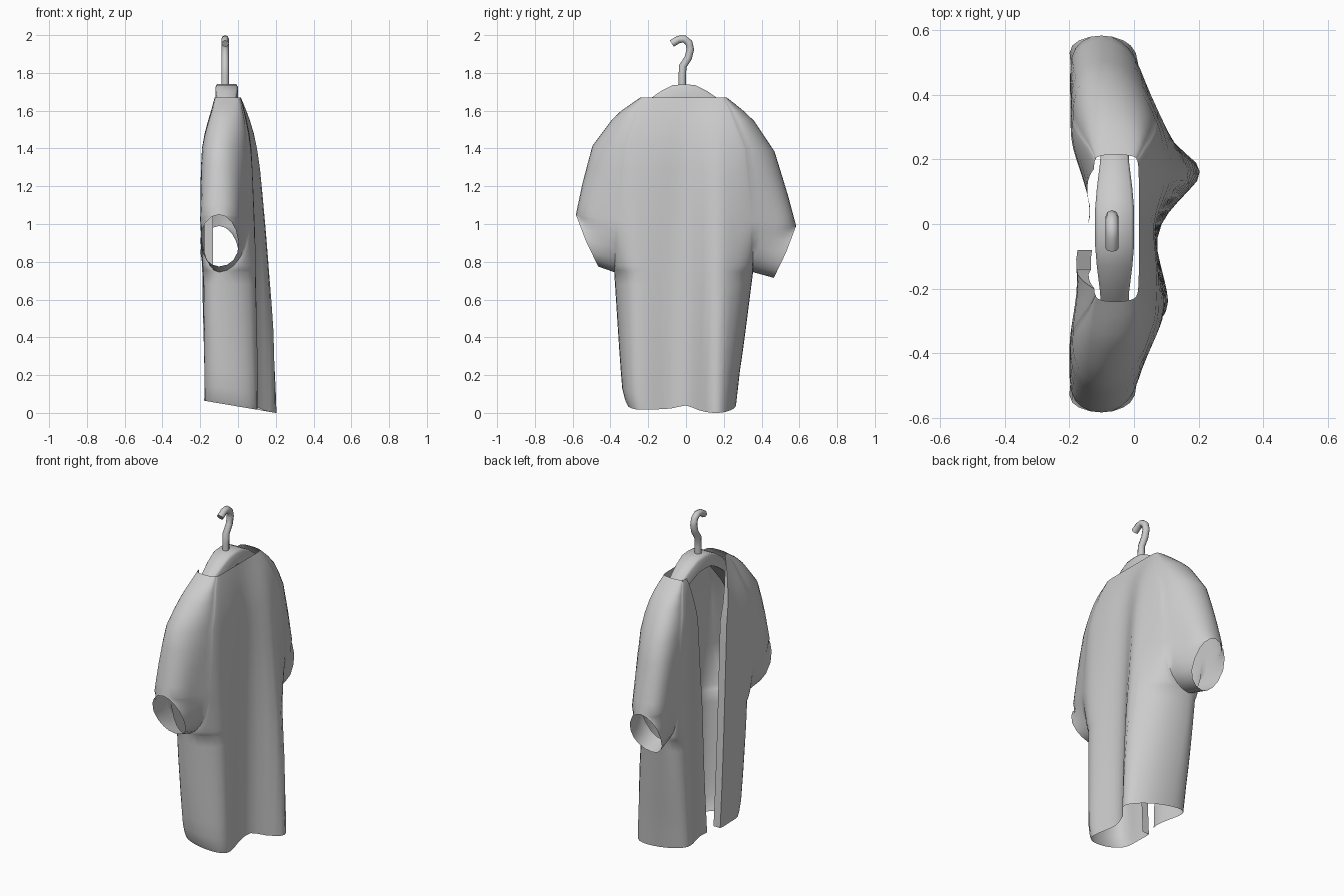
import bpy, bmesh, math

if "Cube" in bpy.data.objects:
    bpy.data.objects.remove(bpy.data.objects["Cube"])


def lerp_keys(keys, t):
    """Linear interpolation through (position, value) pairs."""
    if t <= keys[0][0]:
        return keys[0][1]
    for (a, va), (b, vb) in zip(keys, keys[1:]):
        if t <= b:
            f = (t - a) / (b - a)
            return va + (vb - va) * f
    return keys[-1][1]


def soft_keys(keys, t):
    d = 0.03
    return sum(lerp_keys(keys, t + k * d) for k in (-1, 0, 1)) / 3


def mesh_object(name, bm):
    bmesh.ops.remove_doubles(bm, verts=bm.verts, dist=0.0003)
    bmesh.ops.recalc_face_normals(bm, faces=bm.faces)
    me = bpy.data.meshes.new(name)
    bm.to_mesh(me)
    bm.free()
    ob = bpy.data.objects.new(name, me)
    bpy.context.collection.objects.link(ob)
    return ob


def smooth(ob, deg=45):
    bpy.ops.object.select_all(action='DESELECT')
    ob.select_set(True)
    bpy.context.view_layer.objects.active = ob
    bpy.ops.object.shade_smooth_by_angle(angle=math.radians(deg))


# Shirt outlines: half widths by height
ARMPIT, CUFF_TOP = 0.745, 1.02
TORSO = {1: [(0, .265), (.2, .285), (.745, .355), (1.1, .35), (1.4, .32), (1.6, .24), (1.67, .2)],
         -1: [(0, .31), (.06, .335), (.2, .345), (.745, .38), (1.1, .36), (1.4, .33), (1.6, .26), (1.67, .22)]}
SLEEVE = {1: [(.745, .465), (.88, .53), (1.02, .583), (1.2, .535), (1.4, .468), (1.55, .36), (1.62, .28), (1.67, .215)],
          -1: [(.745, .465), (.88, .53), (1.02, .583), (1.2, .545), (1.4, .495), (1.58, .37), (1.63, .3), (1.67, .24)]}
EDGE = {1: [(0, -.0), (.9, .04), (1.4, .09), (1.67, .17)],
        -1: [(0, .08), (1.3, .14), (1.67, .2)]}
# Drape: x of the back and front sheets across the width
BACK_HEM = [(-.58, -.01), (-.45, .02), (-.32, .105), (-.27, .12), (-.06, .065), (.02, .09), (.16, .223),
            (.27, .14), (.36, .08), (.45, .03), (.58, -.01)]
BACK_TOP = [(-.58, -.01), (-.45, .025), (-.3, .07), (-.15, .075), (0, .06), (.16, .11), (.3, .085),
            (.45, .03), (.58, -.01)]
FRONT = [(-.58, -.2), (-.36, -.2), (-.2, -.175), (-.08, -.18), (.02, -.13), (.1, -.145), (.25, -.195), (.58, -.2)]
OPEN_TORSO = [(1.02, 1), (1.5, .95), (1.67, .9)]
ROWS = [0, .03, .1, .2, .32, .45, .58, .68, .745, .755, .78, .82, .88, .94, .98, 1.01, 1.02,
        1.08, 1.18, 1.29, 1.4, 1.48, 1.55, 1.6, 1.64, 1.67]


def shirt_point(z, y, back, g):
    neck = min(1, max(0, (z - 1.35) / .32)) ** 1.6
    if back:
        f = min(1, z / 1.4) ** 1.5
        x = soft_keys(BACK_HEM, y) * (1 - f) + soft_keys(BACK_TOP, y) * f
        x += (.015 - x) * neck
    else:
        x = soft_keys(FRONT, y)
        x += (-.125 - x) * neck
    mid = -.1 + .04 * neck + (.05 * max(0, 1 - z / .6))
    x = mid + (x - mid) * g
    fade = max(0, 1 - z / .35)
    z += fade * (max(0, .2 - x) * .17 + (.02 * math.exp(-(y / .05) ** 2) if back else 0))
    return x, y, z


def shirt_grid(bm, side, back, K=12, M=8):
    grid = []
    for z in ROWS:
        yt = lerp_keys(TORSO[side], z)
        yo = lerp_keys(SLEEVE[side], z)
        c = min(1, max(0, (z - ARMPIT) / (CUFF_TOP - ARMPIT)))
        h_t = lerp_keys(OPEN_TORSO, z) * math.sqrt(1 - (1 - c) ** 2)
        h_o = 2 * math.sqrt(c * (1 - c))
        row = []
        start = 0 if back else lerp_keys(EDGE[side], z)
        # Turned-in flap along the loose front edge
        if not back and side < 0:
            x, y, h = shirt_point(z, -start, back, 1)
            row.append(bm.verts.new((x + .045 * min(1, (1.7 - z) / .4), y, h)))
        for k in range(K + 1):
            y = start + (yt - start) * math.sin(math.pi / 2 * k / K)
            g = h_t + (1 - h_t) * math.sqrt(max(0, 1 - (abs(y) / yt) ** 8))
            row.append(bm.verts.new(shirt_point(z, side * y, back, g)))
        if z >= ARMPIT:
            # Sleeve columns, ending closed above the cuff and open at it
            lower = min(1, max(0, (z - CUFF_TOP) / .4))
            for m in range(1, M + 1):
                w = math.sin(math.pi / 2 * m / M)
                y = yt + (yo - yt) * w
                closed = h_t * math.sqrt(max(0, 1 - w ** (6 - 3.5 * lower)))
                g = max(closed, h_t + (h_o - h_t) * w)
                p = shirt_point(z, side * y, back, g)
                drop = .03 * side * w * min(1, max(0, (1.6 - z) / .4))
                row.append(bm.verts.new((p[0], p[1], p[2] - drop)))
        grid.append(row)
    for r0, r1 in zip(grid, grid[1:]):
        for i in range(min(len(r0), len(r1)) - 1):
            bm.faces.new((r0[i], r0[i + 1], r1[i + 1], r1[i]))


# Shirt: front and back sheets, joined at shoulders, sides and underarms
bm = bmesh.new()
for side in (1, -1):
    for back in (True, False):
        shirt_grid(bm, side, back)
smooth(mesh_object("shirt", bm), 50)

# Hanger body: arched bar swept across y
bm = bmesh.new()
half = [(0, 1.74, .06), (.06, 1.735, .06), (.12, 1.705, .055), (.2, 1.65, .045), (.3, 1.53, .04), (.4, 1.36, .03)]
stations = [(-y, z, w) for y, z, w in half[:0:-1]] + half
rings = []
for y, z, w in stations:
    section = [(-w, -.08), (w, -.08), (w, -.015), (w * .85, 0), (-w * .85, 0), (-w, -.015)]
    rings.append([bm.verts.new((-.06 + a, y - .01, z + b)) for a, b in section])
for r0, r1 in zip(rings, rings[1:]):
    for i in range(6):
        bm.faces.new((r0[i], r0[(i + 1) % 6], r1[(i + 1) % 6], r1[i]))
bm.faces.new(rings[0])
bm.faces.new(rings[-1])
smooth(mesh_object("hanger_body", bm), 60)

# Hanger hook: bent round rod
hook = bpy.data.curves.new("hanger_hook", 'CURVE')
hook.dimensions = '3D'
hook.bevel_depth = .02
hook.bevel_resolution = 2
hook.use_fill_caps = True
path = [(-.02, 1.7), (-.02, 1.78), (-.017, 1.835), (.012, 1.88), (.023, 1.925), (.015, 1.96),
        (-.01, 1.98), (-.04, 1.977), (-.075, 1.955)]
spline = hook.splines.new('POLY')
spline.points.add(len(path) - 1)
for p, (y, z) in zip(spline.points, path):
    p.co = (-.068, y, z, 1)
spline.use_smooth = True
bpy.context.collection.objects.link(bpy.data.objects.new("hanger_hook", hook))
